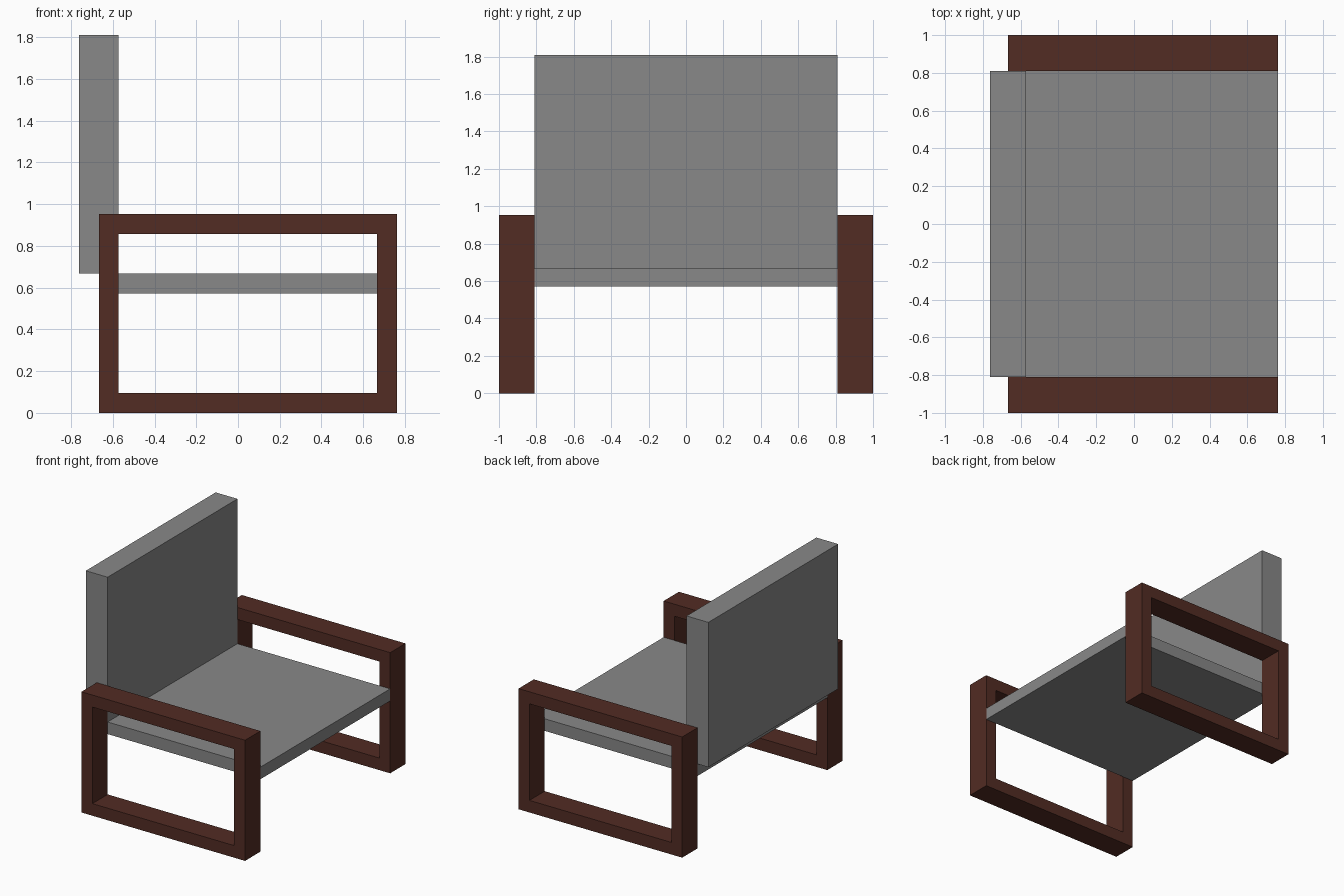
import bpy
import bmesh

cube = bpy.data.objects.get("Cube")
if cube:
    bpy.data.objects.remove(cube, do_unlink=True)

U = 2 / 21  # frame bar thickness, the module for every dimension


def make_material(name, color):
    mat = bpy.data.materials.new(name)
    mat.use_nodes = True
    mat.diffuse_color = color
    mat.node_tree.nodes["Principled BSDF"].inputs["Base Color"].default_value = color
    return mat


def finish(name, bm, mat):
    bmesh.ops.recalc_face_normals(bm, faces=bm.faces)
    mesh = bpy.data.meshes.new(name)
    bm.to_mesh(mesh)
    bm.free()
    mesh.materials.append(mat)
    obj = bpy.data.objects.new(name, mesh)
    bpy.context.collection.objects.link(obj)
    return obj


def box(name, x, y, z, mat):
    """Box from (min, max) ranges given in modules."""
    bm = bmesh.new()
    bmesh.ops.create_cube(bm, size=1)
    for v in bm.verts:
        for i, (lo, hi) in enumerate((x, y, z)):
            v.co[i] = (hi if v.co[i] > 0 else lo) * U
    return finish(name, bm, mat)


def side_frame(name, y0, y1, mat):
    """Rectangular loop that serves as legs, armrest and floor rail."""
    bm = bmesh.new()
    loops = []
    for x0, x1, z0, z1 in ((-7, 8, 0, 10), (-6, 7, 1, 9)):
        loops.append([bm.verts.new((x * U, y0 * U, z * U))
                      for x, z in ((x0, z0), (x1, z0), (x1, z1), (x0, z1))])
    outer, inner = loops
    faces = []
    for i in range(4):
        j = (i + 1) % 4
        faces.append(bm.faces.new((outer[i], outer[j], inner[j], inner[i])))
    # Extrude the flat ring to the full bar width
    result = bmesh.ops.extrude_face_region(bm, geom=faces, use_keep_orig=True)
    verts = [g for g in result["geom"] if isinstance(g, bmesh.types.BMVert)]
    bmesh.ops.translate(bm, verts=verts, vec=(0, (y1 - y0) * U, 0))
    return finish(name, bm, mat)


wood = make_material("dark brown wood", (0.084, 0.025, 0.017, 1))
fabric = make_material("grey fabric", (0.246, 0.246, 0.246, 1))

# Side frames
side_frame("front_side_frame", -10.5, -8.5, wood)
side_frame("back_side_frame", 8.5, 10.5, wood)

# Cushions
box("seat", (-7, 8), (-8.5, 8.5), (6, 7), fabric)
box("backrest", (-8, -6), (-8.5, 8.5), (7, 19), fabric)
